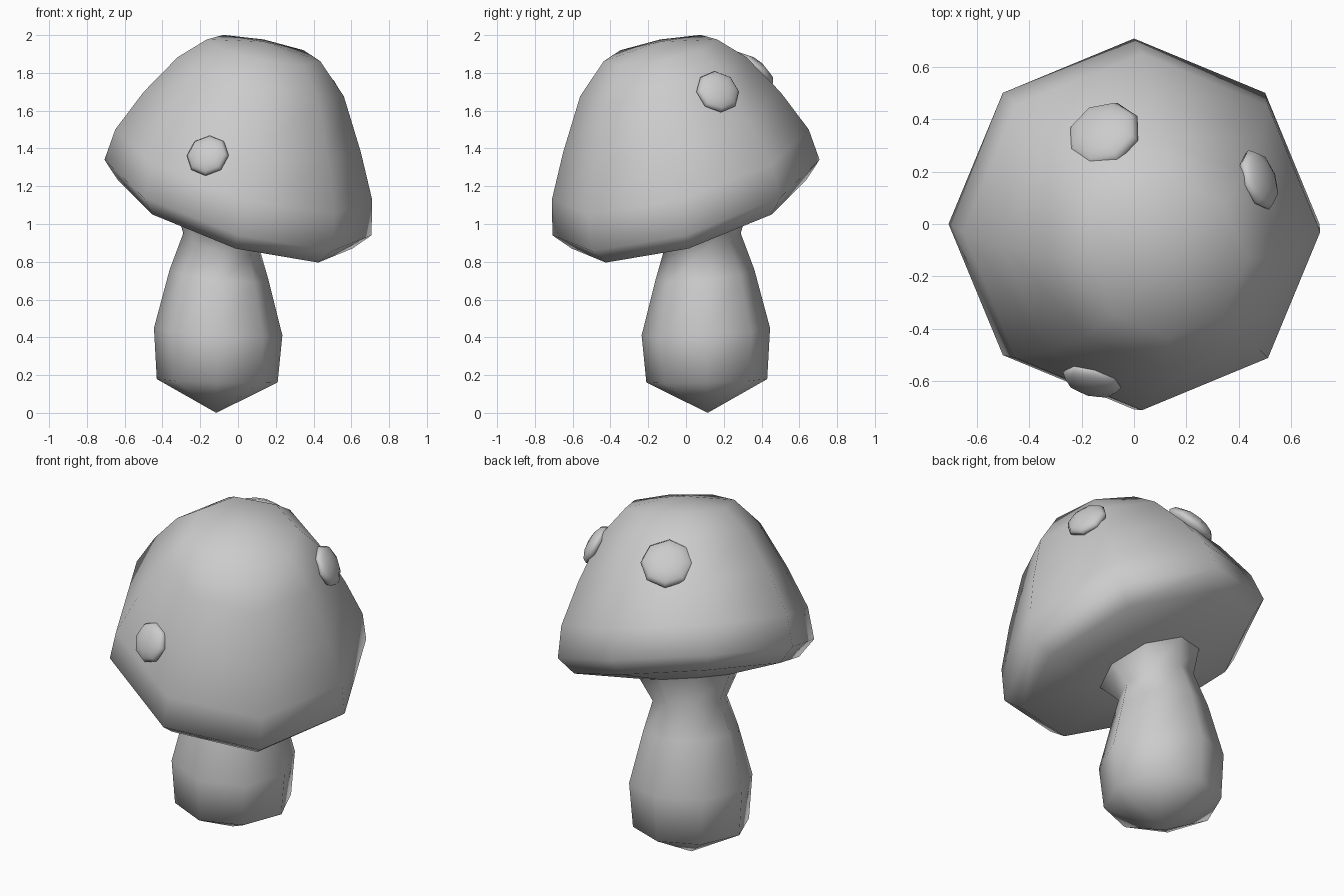
import bpy, bmesh
from math import cos, sin, pi, sqrt
from mathutils import Vector

if "Cube" in bpy.data.objects:
    bpy.data.objects.remove(bpy.data.objects["Cube"])

SIDES = 8


def leaning_lathe(name, rings, bottom=None, top=None):
    """Octagonal rings (height, offset, radius, slope) leaning to the front right.
    bottom / top are optional closing points (height, offset)."""
    bm = bmesh.new()
    loops = []
    for z, off, r, slope in rings:
        loop = []
        for i in range(SIDES):
            a = 2 * pi * i / SIDES
            x, y = r * cos(a), r * sin(a)
            loop.append(bm.verts.new((x + off, y - off, z - slope * (x - y) / sqrt(2))))
        loops.append(loop)
    for lo, hi in zip(loops, loops[1:]):
        for i in range(SIDES):
            j = (i + 1) % SIDES
            bm.faces.new((lo[i], lo[j], hi[j], hi[i]))
    for end, loop, flip in ((bottom, loops[0], True), (top, loops[-1], False)):
        if end:
            tip = bm.verts.new((end[1], -end[1], end[0]))
            for i in range(SIDES):
                pair = (loop[i], loop[(i + 1) % SIDES])
                bm.faces.new((tip, *(reversed(pair) if flip else pair)))
    return finish(name, bm)


def finish(name, bm):
    me = bpy.data.meshes.new(name)
    bm.to_mesh(me)
    bm.free()
    for p in me.polygons:
        p.use_smooth = True
    ob = bpy.data.objects.new(name, me)
    bpy.context.collection.objects.link(ob)
    return ob


def spot(name, loc, normal, radius, height=0.05):
    """Flattened eight-sided dome facing along the cap surface normal."""
    bm = bmesh.new()
    bmesh.ops.create_uvsphere(bm, u_segments=SIDES, v_segments=6, radius=1)
    ob = finish(name, bm)
    ob.location = loc
    ob.scale = (radius, radius, height)
    ob.rotation_euler = Vector(normal).to_track_quat('Z', 'Y').to_euler()
    return ob


# Stem: pointed foot, bulge, neck, then a flare into the cap's underside
flare = (1.02, -0.06, 0.27, 0.40)
leaning_lathe("stem", [
    (0.17, -0.11, 0.32, 0.04),
    (0.43, -0.105, 0.34, 0.08),
    (0.73, -0.10, 0.262, 0.15),
    (0.90, -0.085, 0.205, 0.35),
    flare,
], bottom=(0.0, -0.115))

# Cap: underside, rim, and dome tilted to the front right
leaning_lathe("cap", [
    flare,
    (1.05, -0.014, 0.62, 0.41),
    (1.14, 0.0, 0.707, 0.40),
    (1.315, 0.03, 0.68, 0.385),
    (1.54, 0.075, 0.575, 0.39),
    (1.78, 0.12, 0.44, 0.33),
    (1.92, 0.135, 0.30, 0.27),
], top=(1.965, 0.14))

# Spots on the cap
spot("front_spot", (-0.16, -0.595, 1.362), (-0.25, -0.90, 0.38), 0.115)
spot("right_spot", (0.475, 0.168, 1.70), (0.85, 0.30, 0.42), 0.12)
spot("back_spot", (-0.115, 0.34, 1.81), (-0.30, 0.55, 0.78), 0.147, 0.06)
